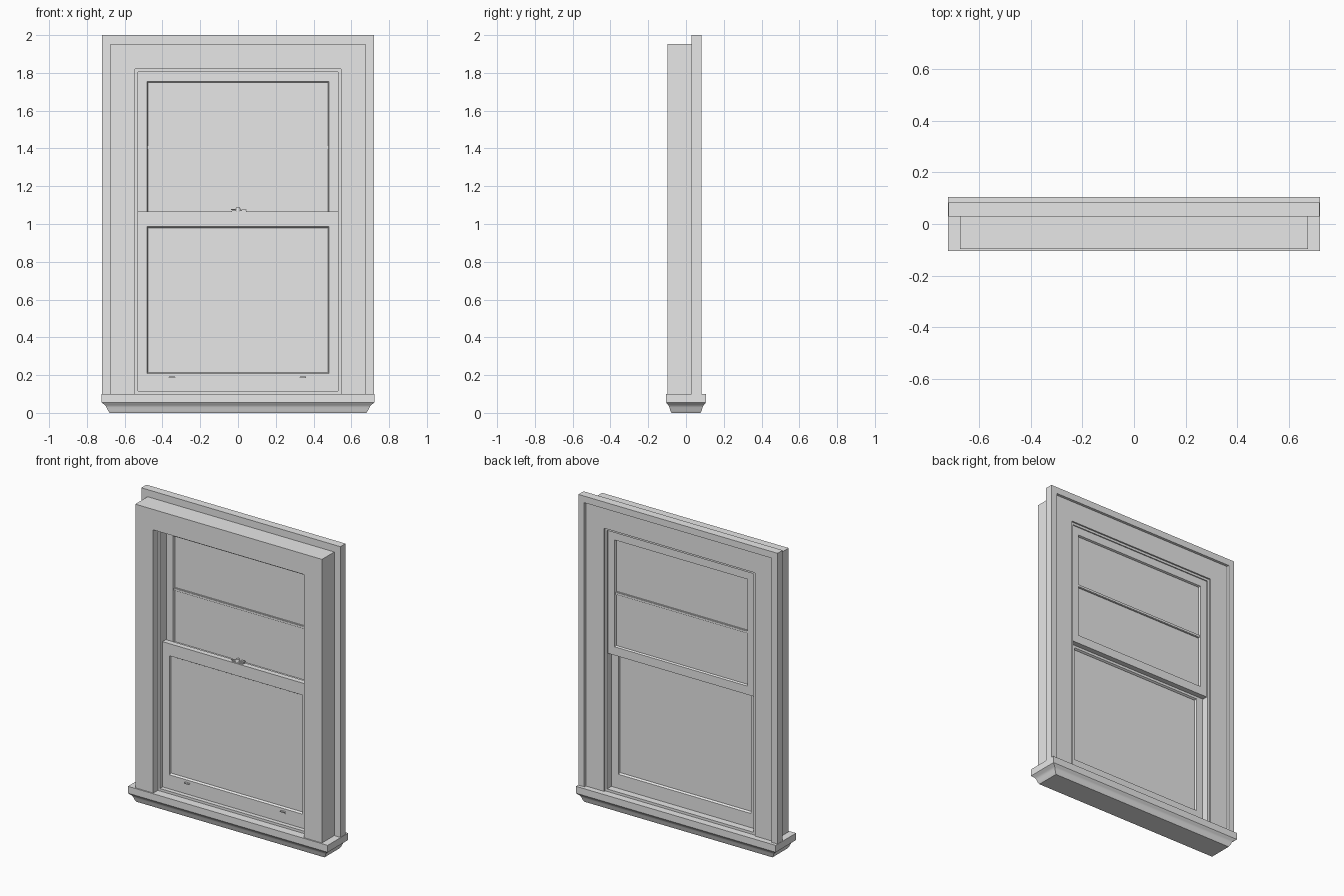
import bpy, bmesh, math
from mathutils import Vector

cube = bpy.data.objects.get("Cube")
if cube:
    bpy.data.objects.remove(cube, do_unlink=True)

grey = bpy.data.materials.new("plain grey")
grey.use_nodes = True
grey.diffuse_color = (0.8, 0.8, 0.8, 1)
grey.node_tree.nodes["Principled BSDF"].inputs["Base Color"].default_value = (0.8, 0.8, 0.8, 1)


def finish(name, bm):
    bmesh.ops.recalc_face_normals(bm, faces=bm.faces)
    mesh = bpy.data.meshes.new(name)
    bm.to_mesh(mesh)
    bm.free()
    mesh.materials.append(grey)
    ob = bpy.data.objects.new(name, mesh)
    bpy.context.collection.objects.link(ob)
    return ob


def box(name, x, y, z, bevel=0):
    """Box from (low, high) ranges."""
    bm = bmesh.new()
    bmesh.ops.create_cube(bm, size=1)
    for v in bm.verts:
        v.co = Vector([r[0] + (c + 0.5) * (r[1] - r[0]) for r, c in zip((x, y, z), v.co)])
    if bevel:
        bmesh.ops.bevel(bm, geom=bm.edges[:], offset=bevel, segments=2, affect='EDGES')
    return finish(name, bm)


def corners(r):
    x0, z0, x1, z1 = r
    return [Vector((x0, 0, z0)), Vector((x0, 0, z1)), Vector((x1, 0, z1)), Vector((x1, 0, z0))]


def frame(name, outer, inner, profile, closed=True):
    """Mitred frame: profile points are (share of the way from outer to inner, y)."""
    bm = bmesh.new()
    sections = []
    for a, b in zip(corners(outer), corners(inner)):
        sections.append([bm.verts.new(a.lerp(b, t) + Vector((0, y, 0))) for t, y in profile])
    n = len(profile)
    for i in range(4 if closed else 3):
        s, e = sections[i], sections[(i + 1) % 4]
        for j in range(n):
            k = (j + 1) % n
            bm.faces.new((s[j], s[k], e[k], e[j]))
    if not closed:
        bm.faces.new(sections[0])
        bm.faces.new(sections[3])
    return finish(name, bm)


def smooth(ob, angle=40):
    bpy.ops.object.select_all(action='DESELECT')
    ob.select_set(True)
    bpy.context.view_layer.objects.active = ob
    bpy.ops.object.shade_smooth_by_angle(angle=math.radians(angle))


# Casing with the wider back flange, open at the sill
frame("casing", (-0.72, 0.1, 0.72, 2.0), (-0.545, 0.1, 0.545, 1.82),
      [(0, 0.03), (0, 0.083), (0.24, 0.083), (0.25, 0.068), (1, 0.068),
       (1, -0.097), (0.257, -0.097), (0.257, 0.03)], closed=False)

# Jamb liner that holds both sashes
frame("jamb_liner", (-0.545, 0.1, 0.545, 1.82), (-0.53, 0.116, 0.53, 1.805),
      [(0, -0.05), (1, -0.05), (1, 0.058), (0, 0.058)])


# Sashes: frame with sloped glazing beads, and a pane
def sash(name, outer, inner, y0, y1):
    frame(name + "_sash", outer, inner,
          [(0, y0), (0.93, y0), (1, y0 + 0.01), (1, y1 - 0.01), (0.93, y1), (0, y1)])
    x0, z0, x1, z1 = inner
    mid = (y0 + y1) / 2
    box(name + "_pane", (x0 - 0.005, x1 + 0.005), (mid - 0.004, mid + 0.004),
        (z0 - 0.005, z1 + 0.005))


sash("lower", (-0.53, 0.116, 0.53, 1.065), (-0.477, 0.215, 0.477, 0.98), -0.022, 0.013)
sash("upper", (-0.53, 1.0, 0.53, 1.805), (-0.477, 1.06, 0.477, 1.75), 0.016, 0.051)
box("upper_glazing_bar", (-0.48, 0.48), (0.02, 0.047), (1.395, 1.415), 0.003)

# Sill: rectangles stacked down a moulded edge
bm = bmesh.new()
rings = []
for inset, z in [(0, 0.1), (0, 0.055), (0.008, 0.048), (0.018, 0.042),
                 (0.026, 0.03), (0.032, 0.015), (0.042, 0)]:
    x, y = 0.722 - inset, 0.105 - inset * 0.65
    rings.append([bm.verts.new((sx * x, sy * y, z))
                  for sx, sy in ((-1, -1), (1, -1), (1, 1), (-1, 1))])
for a, b in zip(rings, rings[1:]):
    for i in range(4):
        j = (i + 1) % 4
        bm.faces.new((a[i], a[j], b[j], b[i]))
bm.faces.new(rings[0])
bm.faces.new(rings[-1])
smooth(finish("sill", bm), 35)

# Sash lock: base, round pivot and lever
box("lock_base", (-0.035, 0.045), (-0.016, 0.008), (1.065, 1.072), 0.002)
bm = bmesh.new()
bmesh.ops.create_cone(bm, cap_ends=True, segments=20, radius1=0.014, radius2=0.011, depth=0.018)
bmesh.ops.translate(bm, verts=bm.verts, vec=(0, -0.004, 1.079))
smooth(finish("lock_pivot", bm))
box("lock_lever", (-0.04, 0.008), (-0.014, -0.004), (1.074, 1.08), 0.002)
box("lock_keeper", (0.018, 0.045), (-0.008, 0.014), (1.07, 1.08), 0.002)

# Finger lifts on the lower rail
for side, x in (("right", -0.35), ("left", 0.343)):
    box(side + "_lift_plate", (x - 0.016, x + 0.016), (-0.025, -0.02), (0.178, 0.192), 0.001)
    box(side + "_lift_lip", (x - 0.018, x + 0.018), (-0.036, -0.022), (0.186, 0.192), 0.002)
